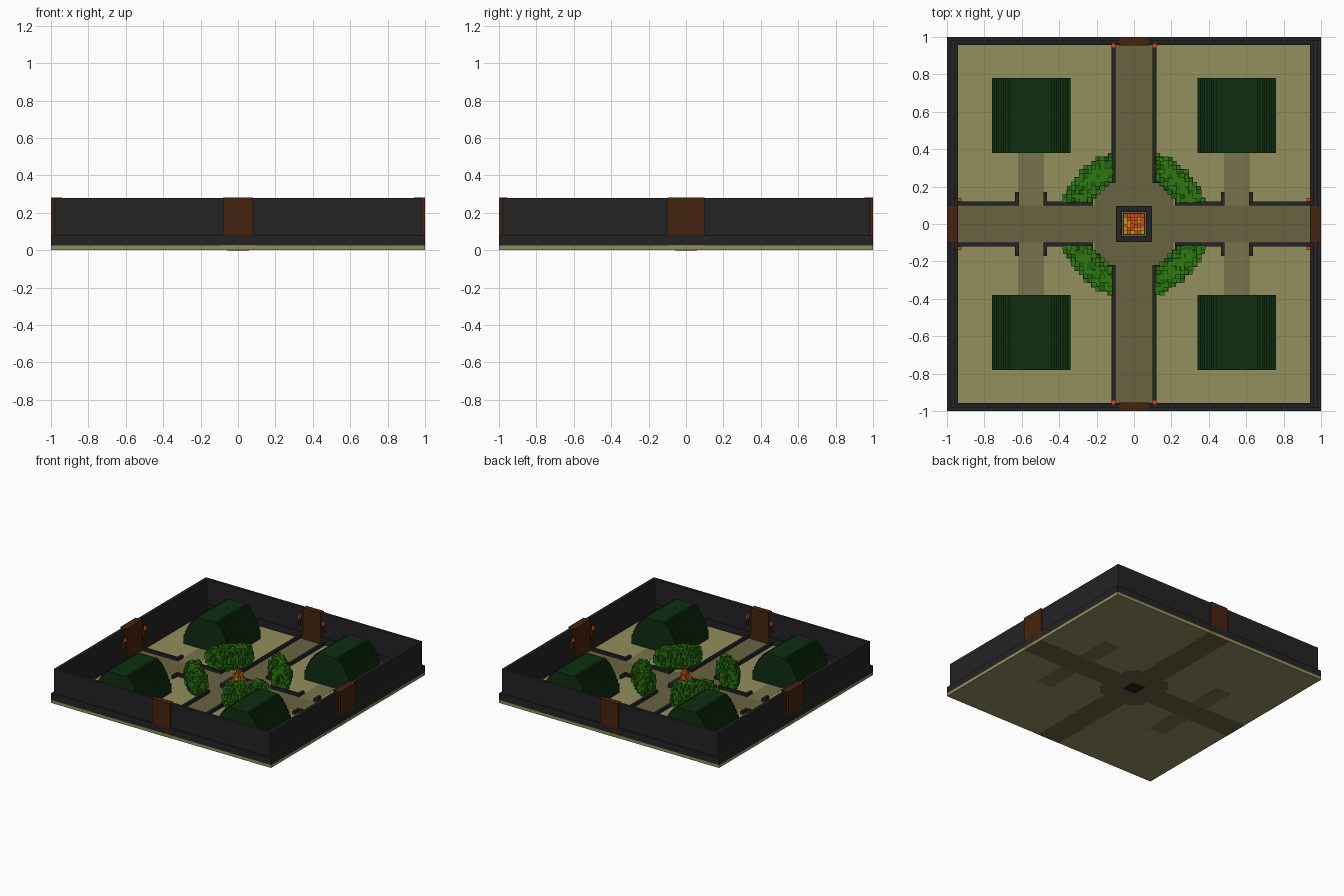
import bpy, bmesh, math, random
from mathutils import Matrix, Vector

random.seed(4)
cube = bpy.data.objects.get("Cube")
if cube:
    bpy.data.objects.remove(cube, do_unlink=True)


def material(name, rgb):
    lin = [((c / 255 + 0.055) / 1.055) ** 2.4 if c > 10 else c / 255 / 12.92 for c in rgb]
    m = bpy.data.materials.new(name)
    m.diffuse_color = (*lin, 1)
    m.use_nodes = True
    b = m.node_tree.nodes["Principled BSDF"]
    b.inputs["Base Color"].default_value = (*lin, 1)
    b.inputs["Roughness"].default_value = 0.9
    return m


GROUND = material("dry grass", (147, 142, 93))
PATH = material("dirt path", (105, 100, 65))
TRAIL = material("worn trail", (120, 115, 75))
STONE = material("dark stone", (35, 35, 37))
WOOD = material("brown wood", (70, 36, 14))
TENT = material("dark green canvas", (14, 46, 16))
LEAF = material("leaf green", (44, 120, 16))
LEAF_DARK = material("deep leaf green", (34, 98, 14))
FIRE = material("flame orange", (212, 72, 20))
GLOW = material("flame yellow", (190, 150, 28))


def finish(name, bm, mats):
    bmesh.ops.recalc_face_normals(bm, faces=bm.faces)
    me = bpy.data.meshes.new(name)
    bm.to_mesh(me)
    bm.free()
    for m in mats:
        me.materials.append(m)
    ob = bpy.data.objects.new(name, me)
    bpy.context.collection.objects.link(ob)
    return ob


def boxes(name, items, *mats):
    """One object from boxes (x0, x1, y0, y1, z0, z1[, material index])."""
    bm = bmesh.new()
    for x0, x1, y0, y1, z0, z1, *slot in items:
        mat = Matrix.Translation(((x0 + x1) / 2, (y0 + y1) / 2, (z0 + z1) / 2))
        mat @= Matrix.Diagonal((abs(x1 - x0), abs(y1 - y0), abs(z1 - z0), 1))
        made = bmesh.ops.create_cube(bm, size=1, matrix=mat)
        for f in {f for v in made["verts"] for f in v.link_faces}:
            f.material_index = slot[0] if slot else 0
    return finish(name, bm, mats)


def four(items):
    """Mirror boxes into all four quadrants."""
    return [(sx * b[0], sx * b[1], sy * b[2], sy * b[3], *b[4:])
            for b in items for sx in (1, -1) for sy in (1, -1)]


def extruded(name, profile, axis, depth, origin, mat):
    """Extrude a 2D profile along y (axis 'y') or z."""
    bm = bmesh.new()
    pts = [(a, 0, b) if axis == "y" else (a, b, 0) for a, b in profile]
    face = bm.faces.new([bm.verts.new(Vector(p) + Vector(origin)) for p in pts])
    out = bmesh.ops.extrude_face_region(bm, geom=[face])
    move = (0, depth, 0) if axis == "y" else (0, 0, depth)
    bmesh.ops.translate(bm, vec=move,
                        verts=[g for g in out["geom"] if isinstance(g, bmesh.types.BMVert)])
    return finish(name, bm, [mat])


# Ground slab
boxes("ground", [(-1, 1, -1, 1, 0.001, 0.025)], GROUND)

# Crossing paths with a widened octagonal centre
quarter = [(1, 0.1), (0.21, 0.1), (0.21, 0.15), (0.15, 0.22), (0.1, 0.22), (0.1, 1)]
outline = []
for sx, sy in ((1, 1), (-1, 1), (-1, -1), (1, -1)):
    pts = [(x * sx, y * sy) for x, y in quarter]
    outline += pts if sx * sy > 0 else pts[::-1]
extruded("main_paths", outline, "z", 0.0265, (0, 0, 0), PATH)

# Trails leading to each tent
boxes("tent_trails", four([(0.48, 0.62, 0.1, 0.39, 0, 0.026)]), TRAIL)

# Low stone curbs along the paths
H = (0.025, 0.05)
boxes("path_curbs", four([
    (0.1, 0.12, 0.22, 0.96, *H),
    (0.12, 0.16, 0.22, 0.24, *H),
    (0.22, 0.24, 0.12, 0.16, *H),
    (0.22, 0.485, 0.1, 0.12, *H),
    (0.465, 0.485, 0.12, 0.17, *H),
    (0.615, 0.635, 0.12, 0.17, *H),
    (0.615, 0.95, 0.1, 0.12, *H),
]), STONE)

# Perimeter wall: thick footing and thinner upper wall
wall = []
for s in (1, -1):
    wall += [(s * 0.942, s, -1, 1, 0.025, 0.08),
             (-0.942, 0.942, s * 0.958, s, 0.025, 0.08),
             (s * 0.957, s * 0.982, -0.985, 0.985, 0.08, 0.28),
             (-0.957, 0.957, s * 0.965, s * 0.985, 0.08, 0.28)]
boxes("perimeter_wall", wall, STONE)

# Wooden gates in the middle of each wall
gates = []
for s in (1, -1):
    gates += [(-0.08, 0.08, s * 0.955, s, 0.022, 0.281),
              (s * 0.94, s, -0.1, 0.1, 0.022, 0.281)]
boxes("gates", gates, WOOD)

# Wall torches on both sides of every gate
torches = four([
    (0.103, 0.117, 0.95, 0.965, 0.13, 0.19, 0),
    (0.1, 0.12, 0.942, 0.964, 0.19, 0.215, 1),
    (0.93, 0.957, 0.123, 0.137, 0.13, 0.19, 0),
    (0.922, 0.944, 0.12, 0.14, 0.19, 0.215, 1),
])
boxes("wall_torches", torches, WOOD, FIRE)

# Arched tents with a stepped roof
STEPS = 11
side = [(0.21, 0.025), (0.21, 0.1)]
for i in range(1, STEPS + 1):
    x = 0.21 - 0.135 * i / STEPS
    z = 0.1 + 0.175 * math.sin(math.pi / 2 * i / STEPS) ** 0.9
    side += [(x, side[-1][1]), (x, z)]
tent = side + [(-x, z) for x, z in reversed(side)]
for sx, xn in ((1, "left"), (-1, "right")):
    for y, yn in ((0.38, "back"), (-0.78, "front")):
        extruded(f"tent_{yn}_{xn}", tent, "y", 0.4, (sx * 0.55, y, 0), TENT)

# Curved leafy hedges built from small blocks around the crossing
V = 0.022
for sx, xn in ((1, "left"), (-1, "right")):
    for sy, yn in ((1, "back"), (-1, "front")):
        blocks = []
        for i in range(12):
            for j in range(12):
                for k in range(8):
                    x, y, z = 0.127 + i * V, 0.127 + j * V, 0.036 + k * V
                    ring = (math.hypot(x, y) - 0.325) / 0.07
                    d = ring ** 2 + ((z - 0.11) / 0.095) ** 2
                    if d > 1.0 + random.uniform(-0.15, 0.15) or d < 0.2:
                        continue
                    h = V / 2 + random.uniform(-0.002, 0.003)
                    z += random.uniform(-0.005, 0.005)
                    blocks.append((sx * (x - h), sx * (x + h), sy * (y - h), sy * (y + h),
                                   z - h, z + h, int(random.random() < 0.25)))
        boxes(f"hedge_{yn}_{xn}", blocks, LEAF, LEAF_DARK)

# Stone fire pit
pit = [(-0.06, 0.06, -0.06, 0.06, -0.0005, 0.032)]
for s in (1, -1):
    pit += [(s * 0.065, s * 0.097, -0.097, 0.097, 0.02, 0.055),
            (-0.065, 0.065, s * 0.065, s * 0.097, 0.02, 0.055)]
boxes("fire_pit", pit, STONE)

# Blocky flames, taller toward the middle
flames = []
F = 0.019
for i in range(-3, 3):
    for j in range(-3, 3):
        x, y = (i + 0.5) * F, (j + 0.5) * F
        r = math.hypot(x, y)
        top = 0.05 + 0.13 * max(0, 1 - r / 0.065) * random.uniform(0.7, 1.25)
        flames.append((x - F / 2, x + F / 2, y - F / 2, y + F / 2, 0.03, top,
                       int(random.random() < 0.4)))
boxes("campfire_flames", flames, FIRE, GLOW)
